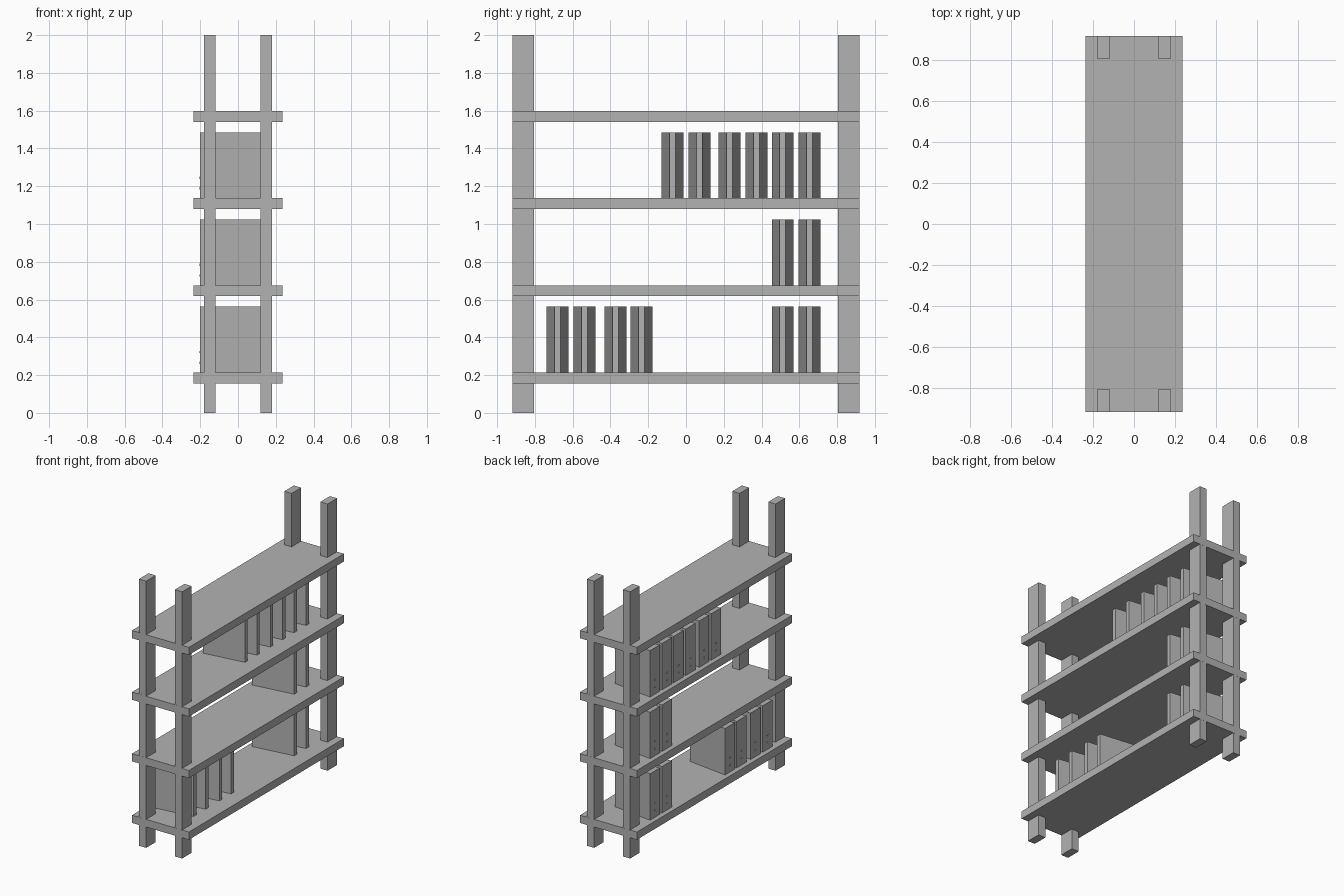
import bpy, bmesh, math
from mathutils import Matrix

if "Cube" in bpy.data.objects:
    bpy.data.objects.remove(bpy.data.objects["Cube"])

grey = bpy.data.materials.new("plain_grey")
grey.diffuse_color = (0.45, 0.45, 0.45, 1)
grey.use_nodes = True
grey.node_tree.nodes["Principled BSDF"].inputs["Base Color"].default_value = grey.diffuse_color


def finish(bm, name):
    bmesh.ops.recalc_face_normals(bm, faces=bm.faces)
    me = bpy.data.meshes.new(name)
    bm.to_mesh(me)
    bm.free()
    me.materials.append(grey)
    ob = bpy.data.objects.new(name, me)
    bpy.context.collection.objects.link(ob)
    return ob


def box(name, x0, x1, y0, y1, z0, z1):
    bm = bmesh.new()
    m = Matrix.Translation(((x0 + x1) / 2, (y0 + y1) / 2, (z0 + z1) / 2))
    bmesh.ops.create_cube(bm, size=1, matrix=m @ Matrix.Diagonal((x1 - x0, y1 - y0, z1 - z0, 1)))
    return finish(bm, name)


def binder(y, z):
    # wedge body: wide spine at -x, narrow opening edge at +x
    bm = bmesh.new()
    plan = [(-0.2, -0.058), (0.119, -0.016), (0.119, 0.016), (-0.2, 0.058)]
    face = bm.faces.new([bm.verts.new((px, y + py, z)) for px, py in plan])
    ext = bmesh.ops.extrude_face_region(bm, geom=[face])
    top = [v for v in ext["geom"] if isinstance(v, bmesh.types.BMVert)]
    bmesh.ops.translate(bm, verts=top, vec=(0, 0, 0.348))
    if not face.is_valid or len(bm.faces) < 6:
        bm.faces.new([v for v in bm.verts if v not in top])
    # two small rivets on the spine
    for h in (0.052, 0.108):
        m = Matrix.Translation((-0.202, y, z + h)) @ Matrix.Rotation(math.pi / 2, 4, 'Y')
        bmesh.ops.create_cone(bm, cap_ends=True, segments=12, radius1=0.006,
                              radius2=0.006, depth=0.006, matrix=m)
    finish(bm, "binder")


# four corner posts
for sx in (-1, 1):
    for sy in (-1, 1):
        xs = sorted((sx * 0.119, sx * 0.179))
        ys = sorted((sy * 0.805, sy * 0.918))
        box("post", *xs, *ys, 0, 2)

# four shelf boards
tops = [0.214 + 0.4617 * i for i in range(4)]
for t in tops:
    box("shelf", -0.236, 0.236, -0.9185, 0.9185, t - 0.058, t)

# binders on the lower three shelves
rows = [
    (-0.68, -0.537, -0.373, -0.235, 0.512, 0.654),
    (0.512, 0.654),
    (-0.071, 0.071, 0.231, 0.374, 0.512, 0.654),
]
for t, row in zip(tops, rows):
    for y in row:
        binder(y, t)
